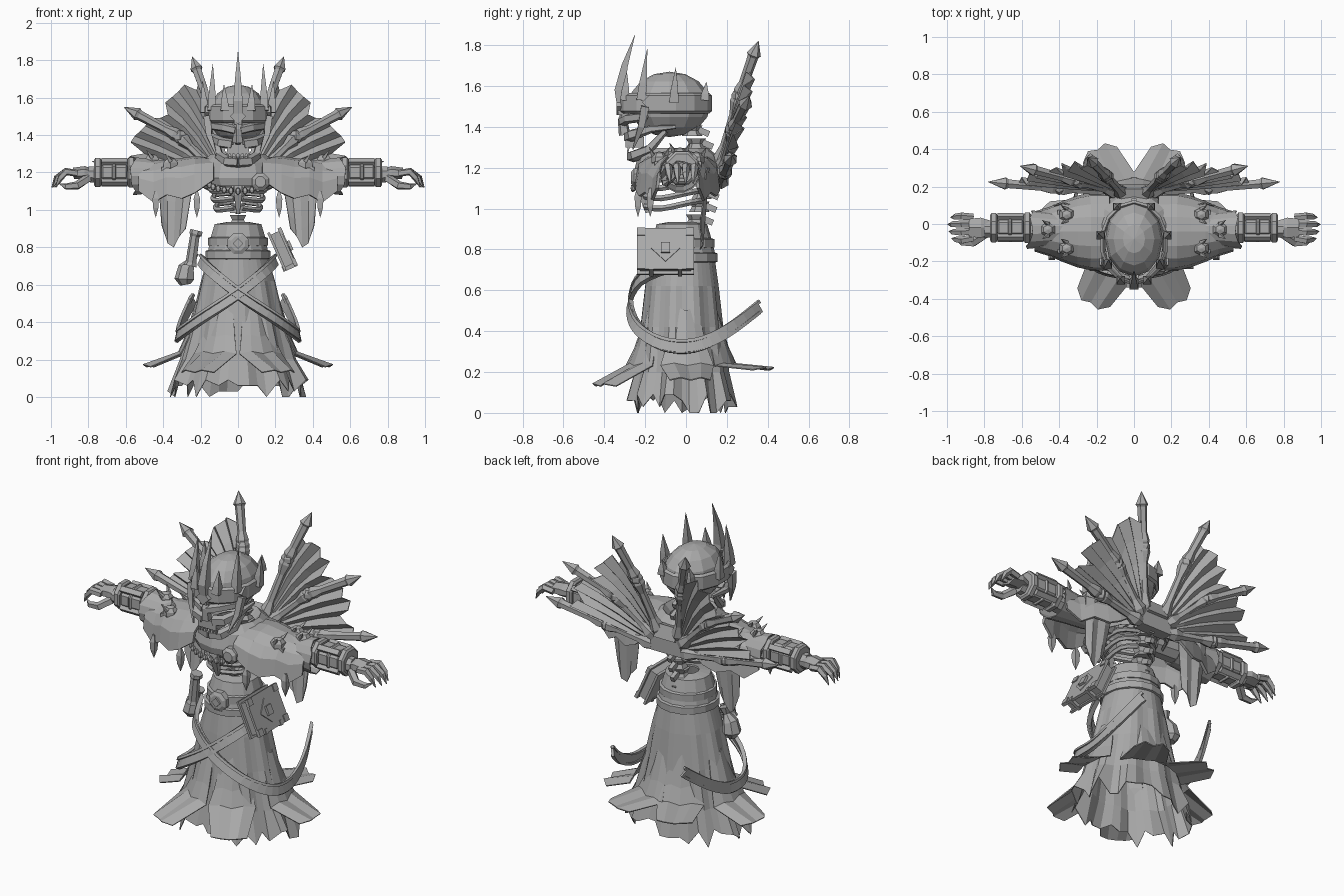
import bpy, bmesh, math, random
from math import sin, cos, pi
from mathutils import Vector as V, Matrix, Euler

random.seed(4)
cube = bpy.data.objects.get("Cube")
if cube:
    bpy.data.objects.remove(cube, do_unlink=True)

grey = bpy.data.materials.new("plain grey")
grey.use_nodes = True
tone = (0.4, 0.4, 0.4, 1)
grey.diffuse_color = tone
grey.node_tree.nodes["Principled BSDF"].inputs["Base Color"].default_value = tone


def finish(name, bm, mirror=False, thick=0):
    """Turn a bmesh into an object, optionally mirrored in x or given thickness."""
    bmesh.ops.remove_doubles(bm, verts=bm.verts, dist=0.0004)
    bmesh.ops.recalc_face_normals(bm, faces=bm.faces)
    me = bpy.data.meshes.new(name)
    bm.to_mesh(me)
    bm.free()
    me.materials.append(grey)
    ob = bpy.data.objects.new(name, me)
    bpy.context.collection.objects.link(ob)
    if thick:
        m = ob.modifiers.new("thickness", 'SOLIDIFY')
        m.thickness, m.offset = thick, 0
    if mirror:
        ob.modifiers.new("mirror", 'MIRROR').use_clip = False
    return ob


def box(bm, c, size, rot=(0, 0, 0), base=Matrix()):
    m = base @ Matrix.Translation(c) @ Euler(rot).to_matrix().to_4x4() @ Matrix.Diagonal((*size, 1))
    bmesh.ops.create_cube(bm, size=1, matrix=m)


def ball(bm, c, size, u=8, v=6):
    bmesh.ops.create_uvsphere(bm, u_segments=u, v_segments=v, radius=1,
                              matrix=Matrix.Translation(c) @ Matrix.Diagonal((*size, 1)))


def skin(bm, rows, closed=False):
    """Quads between rows of points."""
    vs = [[bm.verts.new(p) for p in r] for r in rows]
    for a, b in zip(vs, vs[1:]):
        n = len(a)
        for j in range(n if closed else n - 1):
            k = (j + 1) % n
            bm.faces.new((a[j], a[k], b[k], b[j]))
    return vs


def tube(bm, pts, radii, n=6, ref=None, flat=1):
    """Tapered tube along a path; ref gives the direction that flat squashes."""
    pts = [V(p) for p in pts]
    if not isinstance(radii, (list, tuple)):
        radii = [radii] * len(pts)
    span = pts[-1] - pts[0]
    spare = V((0, 0, 1)) if abs(span.z) < 0.7 * span.length else V((0, 1, 0))
    rows = []
    for i, p in enumerate(pts):
        t = (pts[min(i + 1, len(pts) - 1)] - pts[max(i - 1, 0)]).normalized()
        nrm = V(ref(p)) if ref else spare
        nrm = (nrm - t * nrm.dot(t)).normalized()
        b = t.cross(nrm)
        angs = [2 * pi * (k + 0.5) / n for k in range(n)]
        rows.append([p + max(radii[i], 0.001) * (b * cos(a) + nrm * sin(a) * flat) for a in angs])
    vs = skin(bm, rows, True)
    bm.faces.new(vs[0])
    bm.faces.new(vs[-1])


def smooth(pts, k=4):
    """Catmull-Rom path through the points."""
    p = [V(q) for q in (pts[0], *pts, pts[-1])]
    out = []
    for a, b, c, d in zip(p, p[1:], p[2:], p[3:]):
        for i in range(k):
            t = i / k
            out.append(0.5 * (2 * b + (c - a) * t + (2 * a - 5 * b + 4 * c - d) * t * t
                              + (3 * b - a - 3 * c + d) * t ** 3))
    return out + [p[-1]]


def lathe(bm, profile, n=16, cy=0):
    """Oval rings from (rx, ry, z)."""
    skin(bm, [[(rx * sin(2 * pi * k / n), cy - ry * cos(2 * pi * k / n), z) for k in range(n)]
              for rx, ry, z in profile], True)


# ---- skull
bm = bmesh.new()
ball(bm, (0, -0.08, 1.51), (0.155, 0.2, 0.16), 12, 8)
finish("cranium", bm)
bm = bmesh.new()
tube(bm, [(0, -0.29, 1.47), (0, -0.31, 1.43), (0, -0.3, 1.36)], [0.03, 0.025, 0.03], 5)
box(bm, (0, -0.25, 1.325), (0.12, 0.09, 0.05))
finish("nose_and_upper_jaw", bm)
bm = bmesh.new()
tube(bm, [(0.01, -0.31, 1.425), (0.07, -0.285, 1.44), (0.14, -0.2, 1.45)], 0.025, 5)
tube(bm, [(0.03, -0.28, 1.35), (0.09, -0.265, 1.36), (0.14, -0.17, 1.39), (0.14, -0.05, 1.4)], [0.03, 0.03, 0.02, 0.01], 5)
tube(bm, [(0, -0.265, 1.255), (0.06, -0.25, 1.26), (0.1, -0.18, 1.29), (0.12, -0.1, 1.38)], [0.03, 0.03, 0.025, 0.015], 5)
for x in (0.012, 0.034, 0.054):
    tube(bm, [(x, -0.28, 1.31), (x, -0.285, 1.275)], [0.01, 0.004], 4)
finish("brow_cheek_and_jaw", bm, True)

# ---- crown
bm = bmesh.new()
lathe(bm, [(0.165, 0.21, 1.47), (0.178, 0.222, 1.48), (0.178, 0.222, 1.55), (0.165, 0.21, 1.56)], 14, -0.1)
finish("crown_band", bm, thick=0.012)
bm = bmesh.new()
tube(bm, [(0, -0.31, 1.46), (0, -0.325, 1.58), (0, -0.3, 1.7), (0, -0.25, 1.85)], [0.03, 0.035, 0.022, 0], 4)
box(bm, (0, -0.325, 1.5), (0.06, 0.03, 0.06), (0, pi / 4, 0))
finish("crown_front_spike", bm)
bm = bmesh.new()
spikes = [((0.07, -0.3, 1.53), (0.075, -0.29, 1.67)), ((0.14, -0.22, 1.53), (0.135, -0.19, 1.78)),
          ((0.178, -0.06, 1.52), (0.19, -0.05, 1.69)), ((0.09, 0.09, 1.53), (0.09, 0.1, 1.62))]
for a, b in spikes:
    tube(bm, [a, V(a).lerp(V(b), 0.35), b], [0.032, 0.026, 0], 4)
box(bm, (0.16, -0.18, 1.52), (0.03, 0.05, 0.05), (pi / 4, 0, 0))
tube(bm, [(0.165, -0.2, 1.5), (0.155, -0.22, 1.4), (0.115, -0.26, 1.29)], [0.028, 0.022, 0.004], 4)
finish("crown_spikes_and_cheek_guards", bm, True)

# ---- spine and ribs
bm = bmesh.new()
for i in range(9):
    z = 0.86 + i * 0.062
    y = 0.03 + 0.05 * sin(i * pi / 8)
    tube(bm, [(0, y, z), (0, y, z + 0.025), (0, y, z + 0.05)], [0.05, 0.036, 0.05], 6)
    box(bm, (0, y + 0.055, z + 0.02), (0.025, 0.06, 0.03), (-0.4, 0, 0))
finish("spine", bm)
bm = bmesh.new()
for i in range(4):
    z, w = 1.0 + 0.05 * i, 0.11 + 0.012 * i
    tube(bm, smooth([(0.03, 0.08, z + 0.04), (w, 0.02, z + 0.03), (w, -0.12, z), (0.02, -0.2, z + 0.01)], 3),
         0.015, 5, lambda p: (0, 0, 1))
finish("ribs", bm, True)
bm = bmesh.new()
tube(bm, [(0, -0.2, 1.2), (0, -0.215, 1.08), (0, -0.19, 0.98)], [0.035, 0.03, 0.012], 4)
finish("breastbone", bm)

# ---- collar mantle, chain and medallion
bm = bmesh.new()
lathe(bm, [(0.12, 0.12, 1.25), (0.15, 0.15, 1.29), (0.2, 0.19, 1.25), (0.225, 0.21, 1.17), (0.2, 0.2, 1.13)], 14, -0.04)
finish("collar_mantle", bm, thick=0.015)
bm = bmesh.new()
for i in range(15):
    a = pi * i / 14
    ball(bm, (-0.17 * cos(a), -0.2 - 0.06 * sin(a), 1.16 - 0.06 * sin(a)), (0.016, 0.014, 0.02), 5, 4)
finish("chain", bm)
bm = bmesh.new()
tube(bm, [(0.12, -0.21, 1.15), (0.12, -0.255, 1.15), (0.12, -0.27, 1.15)], [0.05, 0.05, 0.03], 8)
finish("medallion", bm)

# ---- shoulder guards
bm = bmesh.new()
rows = []
for x, ry, top, low in ((0.13, 0.2, 1.27, 1.16), (0.23, 0.2, 1.28, 1.09), (0.3, 0.185, 1.27, 1.06), (0.38, 0.155, 1.26, 1.08),
                        (0.45, 0.125, 1.25, 1.04), (0.53, 0.1, 1.23, 1.1)):
    rows.append([(x, -0.04 - ry * cos(pi * k / 8), low + (top - low) * sin(pi * k / 8) ** 0.7) for k in range(9)])
skin(bm, rows)
finish("shoulder_guard", bm, True, 0.015)
bm = bmesh.new()
for x, y, z in ((0.22, -0.235, 1.03), (0.44, -0.175, 1.03)):
    tube(bm, [(x, y, z + 0.07), (x, y, z + 0.03), (x, y, z - 0.02), (x, y, z - 0.07)], [0.008, 0.024, 0.02, 0], 4)
finish("shoulder_pendant", bm, True)
bm = bmesh.new()
for x, y, z in ((0.36, -0.13, 1.24), (0.36, 0.05, 1.24), (0.46, -0.03, 1.26)):
    ball(bm, (x, y, z), (0.045, 0.042, 0.04), 6, 5)
    box(bm, (x + 0.03, y, z - 0.03), (0.04, 0.05, 0.04))
    for s in (-1, 1):
        tube(bm, [(x, y + 0.03 * s, z + 0.02), (x + 0.03, y + 0.05 * s, z + 0.06)], [0.014, 0], 4)
finish("shoulder_skulls", bm, True)

# ---- arms
bm = bmesh.new()
tube(bm, [(0.15, -0.03, 1.17), (0.3, -0.03, 1.18), (0.45, -0.03, 1.18), (0.8, -0.03, 1.19)], [0.06, 0.065, 0.06, 0.045], 8)
finish("arm", bm, True)
bm = bmesh.new()
rows = [[(x + (0.04 * random.random() if x > 0.5 else 0), -0.03 + r * cos(2 * pi * k / 14),
          1.18 + r * sin(2 * pi * k / 14)) for k in range(14)] for x, r in ((0.3, 0.075), (0.42, 0.085), (0.54, 0.1))]
skin(bm, rows, True)
finish("torn_sleeve", bm, True, 0.006)
bm = bmesh.new()
for x0, x1, r in ((0.55, 0.59, 0.088), (0.59, 0.73, 0.072), (0.65, 0.675, 0.082), (0.73, 0.77, 0.085)):
    tube(bm, [(x0, -0.02, 1.2), (x0 + 0.008, -0.02, 1.2), (x1 - 0.008, -0.02, 1.2), (x1, -0.02, 1.2)], [r - 0.012, r, r, r - 0.012], 8)
for a in (0.7, 2.3, 3.9, 5.5):
    box(bm, (0.66, -0.02 + 0.075 * cos(a), 1.2 + 0.075 * sin(a)), (0.14, 0.03, 0.03), (a, 0, 0))
finish("bracer", bm, True)
bm = bmesh.new()
tube(bm, [(0.76, -0.02, 1.19), (0.82, -0.02, 1.2), (0.88, -0.02, 1.195)], [0.04, 0.062, 0.055], 6, flat=0.55)
for i in range(4):
    y, e = 0.035 - 0.037 * i, 0.015 * abs(i - 1.3)
    tube(bm, [(0.86, y, 1.195), (0.92, y * 1.15, 1.205), (0.975 - e, y * 1.1, 1.17), (1.0 - e, y, 1.12)], [0.02, 0.021, 0.017, 0.002], 5)
tube(bm, [(0.8, -0.06, 1.17), (0.86, -0.1, 1.13), (0.92, -0.1, 1.125), (0.955, -0.08, 1.14)], [0.025, 0.024, 0.018, 0.002], 5)
finish("clawed_hand", bm, True)

# ---- fan of bone spikes on the back, with torn cloth between them
bones = [[V((0.06, 0.16, 1.2)), V((0.15, 0.26, 1.55)), V((0.245, 0.355, 1.82))],
         [V((0.09, 0.17, 1.18)), V((0.31, 0.23, 1.39)), V((0.61, 0.31, 1.55))],
         [V((0.1, 0.17, 1.13)), V((0.4, 0.19, 1.18)), V((0.78, 0.225, 1.26))]]
bm = bmesh.new()
for b, k, t in bones:
    tube(bm, [b, b.lerp(k, 0.12), b.lerp(k, 0.3), b.lerp(k, 0.75), b.lerp(k, 0.92), k], [0.03, 0.042, 0.024, 0.022, 0.038, 0.03], 6)
    tube(bm, [k, k.lerp(t, 0.1), k.lerp(t, 0.25), k.lerp(t, 0.72), k.lerp(t, 0.76), k.lerp(t, 0.8), t],
         [0.028, 0.036, 0.024, 0.027, 0.036, 0.03, 0], 6)
    ball(bm, k, (0.038, 0.038, 0.038), 6, 5)
finish("back_bone_spikes", bm, True)


def along(bone, t):
    b, k, e = bone
    return b.lerp(k, t * 2) if t < 0.5 else k.lerp(e, t * 2 - 1)


bm = bmesh.new()
for lo, hi in zip(bones, bones[1:]):
    reach = [0.78] + [random.uniform(0.68, 0.84) for _ in range(7)] + [0.8]
    skin(bm, [[along(lo, reach[j] * i / 4).lerp(along(hi, reach[j] * i / 4), j / 8)
               + V((0, (0.03 if j % 2 else -0.015) * i / 4, 0)) for j in range(9)] for i in range(5)])
finish("fan_cloth", bm, True, 0.006)
bm = bmesh.new()
edge = [0.9, 0.86, 0.8, 0.82, 0.92]
skin(bm, [[(0.23 + 0.05 * j + (0.05 - 0.018 * j) * t, 0.1 - 0.03 * t + 0.012 * (j % 2), 1.2 + (edge[j] - 1.2) * t)
           for j in range(5)] for t in (0, 0.4, 0.75, 1)])
finish("hanging_shoulder_cloth", bm, True, 0.006)
bm = bmesh.new()
box(bm, (0, 0.16, 1.16), (0.2, 0.07, 0.1))
box(bm, (0, 0.17, 1.23), (0.14, 0.06, 0.08), (0.3, 0, 0))
finish("back_bone_mount", bm)

# ---- skirt with folds and a torn hem
bm = bmesh.new()
n, rows = 40, []
for i, (rx, ry, z) in enumerate(((0.15, 0.155, 0.78), (0.195, 0.175, 0.62), (0.24, 0.195, 0.42), (0.3, 0.22, 0.2), (0.36, 0.255, 0.03))):
    ring = []
    for k in range(n):
        f = 1 + (0.014 * i if k % 4 < 2 else -0.016 * i)
        drop = random.choice((0, 0.03, 0.06, -0.03)) if i == 4 else 0
        ring.append((rx * f * sin(2 * pi * k / n), -0.02 - ry * f * cos(2 * pi * k / n), z + drop))
    rows.append(ring)
skin(bm, rows, True)
finish("skirt", bm, thick=0.005)

# outer torn panels that flick away from the skirt
bm = bmesh.new()
for deg, r, zt in ((30, 0.46, 0.13), (95, 0.49, 0.16), (155, 0.46, 0.21)):
    a = math.radians(deg)
    out, side = V((sin(a), -cos(a), 0)), V((cos(a), sin(a), 0))
    body = 1 / math.hypot(sin(a) / 0.27, cos(a) / 0.215)
    rows = []
    for d, z, w in ((body * 0.84, 0.5, 0.06), (body * 1.05, 0.32, 0.1), (body * 1.2, 0.23, 0.13), (r, zt, 0.1)):
        rows.append([out * (d - 0.015 * abs(j) + (0.03 * (j % 2) if z == zt else 0)) + side * (w * j / 2)
                     + V((0, -0.02, z + 0.012 * (j % 2))) for j in range(-2, 3)])
    skin(bm, rows)
finish("torn_skirt_panel", bm, True, 0.006)

# ---- waist wrap, belt and buckle
bm = bmesh.new()
lathe(bm, [(0.06, 0.06, 0.93), (0.125, 0.12, 0.92), (0.145, 0.14, 0.85), (0.165, 0.165, 0.75)], 14, -0.02)
finish("waist_wrap", bm, thick=0.01)
bm = bmesh.new()
for z in (0.76, 0.83):
    r = 0.175 if z < 0.8 else 0.16
    lathe(bm, [(r - 0.015, r - 0.015, z - 0.025), (r, r, z - 0.02), (r, r, z + 0.02), (r - 0.015, r - 0.015, z + 0.025)], 16, -0.02)
finish("belt", bm)
bm = bmesh.new()
tube(bm, [(0, -0.16, 0.82), (0, -0.195, 0.82), (0, -0.205, 0.82)], [0.06, 0.06, 0.04], 8)
box(bm, (0, -0.205, 0.82), (0.04, 0.02, 0.04), (0, pi / 4, 0))
finish("buckle", bm)

# ---- crossed straps sweeping round to the back
bm = bmesh.new()
path = smooth([(-0.2, -0.06, 0.73), (-0.13, -0.22, 0.66), (0.02, -0.275, 0.54), (0.2, -0.24, 0.42), (0.31, -0.12, 0.34),
               (0.325, 0.04, 0.33), (0.3, 0.2, 0.4), (0.24, 0.36, 0.52)], 4)
outward = lambda p: (p.x, p.y + 0.02, 0.08)
tube(bm, path, 0.042, 4, outward, 0.25)
for s in (-1, 1):
    tube(bm, [p + V((0, 0, 0.027 * s)) for p in path], 0.011, 4, outward)
finish("crossed_strap", bm, True)

# ---- book on the hip
bm = bmesh.new()
lean = Matrix.Translation((0.235, -0.1, 0.79)) @ Euler((0, -0.42, 0)).to_matrix().to_4x4()
box(bm, (0, 0, 0), (0.05, 0.25, 0.19), base=lean)
for s in (-1, 1):
    box(bm, (0.03 * s, 0, 0), (0.014, 0.28, 0.22), base=lean)
    for t in (-1, 1):
        box(bm, (0.037, 0.12 * s, 0.09 * t), (0.012, 0.04, 0.04), base=lean)
    box(bm, (0, 0.07 * s, -0.1), (0.082, 0.02, 0.03), base=lean)
box(bm, (0.038, 0, 0), (0.008, 0.1, 0.1), (pi / 4, 0, 0), lean)
box(bm, (0.045, 0, 0), (0.02, 0.045, 0.055), base=lean)
finish("book", bm)

# ---- scroll and pouch on the other hip
bm = bmesh.new()
tube(bm, [(-0.22, -0.08, 0.89), (-0.225, -0.08, 0.87), (-0.23, -0.08, 0.86), (-0.25, -0.07, 0.72), (-0.255, -0.07, 0.7)],
     [0.035, 0.036, 0.027, 0.03, 0.038], 7)
finish("scroll", bm)
bm = bmesh.new()
tube(bm, [(-0.24, -0.03, 0.77), (-0.25, -0.03, 0.73), (-0.275, -0.03, 0.69), (-0.285, -0.03, 0.63), (-0.28, -0.03, 0.6)],
     [0.035, 0.02, 0.045, 0.055, 0.03], 7)
finish("pouch", bm)
